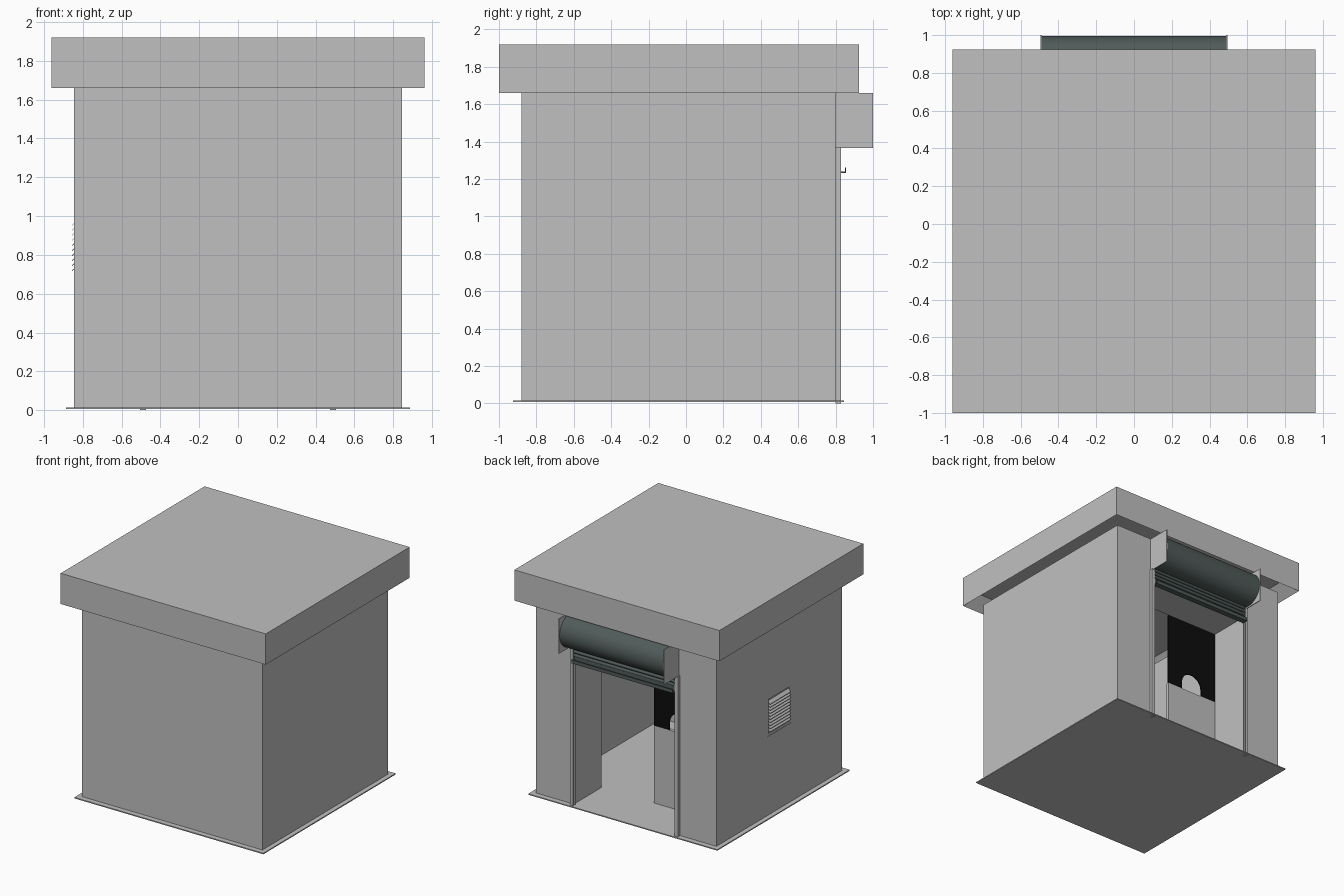
import bpy, bmesh, math
from mathutils import Vector

cube = bpy.data.objects.get("Cube")
if cube:
    bpy.data.objects.remove(cube, do_unlink=True)


def material(name, rgb):
    m = bpy.data.materials.new(name)
    m.use_nodes = True
    m.diffuse_color = (*rgb, 1)
    m.node_tree.nodes["Principled BSDF"].inputs["Base Color"].default_value = (*rgb, 1)
    return m


GREY = material("light grey", (0.53, 0.53, 0.53))
DARK = material("dark green grey", (0.08, 0.105, 0.1))
BLACK = material("black", (0.004, 0.004, 0.004))


def finish(name, bm, mat):
    bmesh.ops.recalc_face_normals(bm, faces=bm.faces)
    mesh = bpy.data.meshes.new(name)
    bm.to_mesh(mesh)
    bm.free()
    mesh.materials.append(mat)
    ob = bpy.data.objects.new(name, mesh)
    bpy.context.collection.objects.link(ob)
    return ob


def place(axis, p, d):
    """Put a 2D profile point at depth d along the given axis."""
    co = list(p)
    co.insert("xyz".index(axis), d)
    return Vector(co)


def prism(name, pts, axis, lo, hi, mat=GREY):
    """Extrude a closed 2D outline along an axis."""
    bm = bmesh.new()
    a, b = [[bm.verts.new(place(axis, p, d)) for p in pts] for d in (lo, hi)]
    bm.faces.new(a)
    bm.faces.new(b)
    for i in range(len(pts)):
        j = (i + 1) % len(pts)
        bm.faces.new((a[i], a[j], b[j], b[i]))
    return finish(name, bm, mat)


def rect(u0, u1, v0, v1):
    return [(u0, v0), (u1, v0), (u1, v1), (u0, v1)]


def box(name, x, y, z, mat=GREY):
    return prism(name, rect(*x, *y), "z", *z, mat)


def holed_panel(name, outer, inner, axis, lo, hi, mat=GREY):
    """Panel with a rectangular opening."""
    bm = bmesh.new()
    rings = [[bm.verts.new(place(axis, p, d)) for p in loop]
             for loop, d in ((outer, lo), (inner, lo), (inner, hi), (outer, hi))]
    for k in range(4):
        r, s = rings[k], rings[(k + 1) % 4]
        for i in range(4):
            j = (i + 1) % 4
            bm.faces.new((r[i], r[j], s[j], s[i]))
    return finish(name, bm, mat)


def arc(cx, cy, r, start, end, n):
    steps = [math.radians(start + (end - start) * i / n) for i in range(n + 1)]
    return [(cx + r * math.cos(t), cy + r * math.sin(t)) for t in steps]


# Main dimensions
W, FRONT, BACK = 0.845, -0.88, 0.80
FLOOR, EAVES, T = 0.015, 1.66, 0.02
DOOR, HEAD, RECESS, SILL = 0.49, 1.3, 0.43, 0.67

# Floor plate and outer walls
box("floor_plate", (-0.885, 0.885), (-0.925, 0.845), (0.006, FLOOR))
box("front_wall", (T - W, W - T), (FRONT, FRONT + T), (FLOOR, EAVES))
box("left_wall", (W - T, W), (FRONT, BACK), (FLOOR, EAVES))
vent = (-0.2, 0.12, 0.68, 1.01)
holed_panel("right_wall", rect(FRONT, BACK, FLOOR, EAVES), rect(*vent), "x", -W, T - W)

# Deep back wall with the doorway
prism("back_wall", [(T - W, FLOOR), (-DOOR, FLOOR), (-DOOR, HEAD), (DOOR, HEAD),
                    (DOOR, FLOOR), (W - T, FLOOR), (W - T, EAVES), (T - W, EAVES)],
      "y", RECESS, BACK)

# Roof cap, hollow underneath
roof = box("roof", (-0.96, 0.96), (-1.0, 0.925), (EAVES, 1.92))
bm = bmesh.new()
bm.from_mesh(roof.data)
under = min(bm.faces, key=lambda f: f.calc_center_median().z)
bmesh.ops.inset_region(bm, faces=[under], thickness=0.135)
bmesh.ops.translate(bm, verts=under.verts, vec=(0, 0, 0.1))
bm.to_mesh(roof.data)
bm.free()

# Service partition with a dark screen and an arched hatch
box("partition", (-DOOR, 0), (RECESS - 0.03, RECESS), (FLOOR, SILL))
mid, half = -DOOR / 2, 0.1
hatch = arc(mid, SILL + 0.06, half, 180, 0, 16)
prism("service_screen", [(-DOOR, SILL), (mid - half, SILL)] + hatch
      + [(mid + half, SILL), (0, SILL), (0, HEAD), (-DOOR, HEAD)],
      "y", RECESS - 0.009, RECESS, BLACK)

# Louvred vent on the right wall
box("vent_back", (0.012 - W, 0.018 - W), vent[:2], vent[2:])
holed_panel("vent_frame", rect(*vent), rect(-0.18, 0.1, 0.7, 0.99), "x", 0.004 - W, 0.014 - W)
for i in range(10):
    z = 0.715 + i * 0.026
    prism(f"vent_slat_{i + 1}", [(-W - 0.011, z), (-W - 0.011, z + 0.004),
                                 (0.012 - W, z + 0.026), (0.012 - W, z + 0.022)],
          "y", -0.18, 0.1)

# Shutter guide rails and end plates
for side, s in (("left", 1), ("right", -1)):
    channel = [(0.505, 0.80), (0.505, 0.83), (0.475, 0.83), (0.475, 0.825),
               (0.5, 0.825), (0.5, 0.805), (0.475, 0.805), (0.475, 0.80)]
    prism(f"{side}_guide_rail", [(s * x, y) for x, y in channel], "z", 0, 1.37)
    box(f"{side}_end_plate", sorted((s * 0.488, s * 0.495)), (BACK, 1.0), (1.365, EAVES))

# Rolled shutter
roll = prism("shutter_roll", arc(0.855, 1.515, 0.14, 0, 352.5, 47), "x", -0.487, 0.487, DARK)

# Hanging slats
pitch, top = 0.03, 1.45
curve = [p for k in range(6)
         for p in arc(0.812, top - pitch * (k + 0.5), 0.013, 90, -90, 6)]
curtain = prism("shutter_curtain", curve + [(0.808, top - 6 * pitch), (0.808, top)],
                "x", -0.478, 0.478, DARK)

# Bottom angle bar
prism("shutter_bottom_bar", [(0.806, 1.232), (0.855, 1.232), (0.855, 1.262), (0.849, 1.262),
                             (0.849, 1.24), (0.822, 1.24), (0.822, 1.28), (0.806, 1.28)],
      "x", -0.474, 0.474, DARK)

bpy.ops.object.select_all(action="DESELECT")
for ob in (roll, curtain):
    ob.select_set(True)
bpy.context.view_layer.objects.active = roll
bpy.ops.object.shade_smooth_by_angle(angle=math.radians(35))
